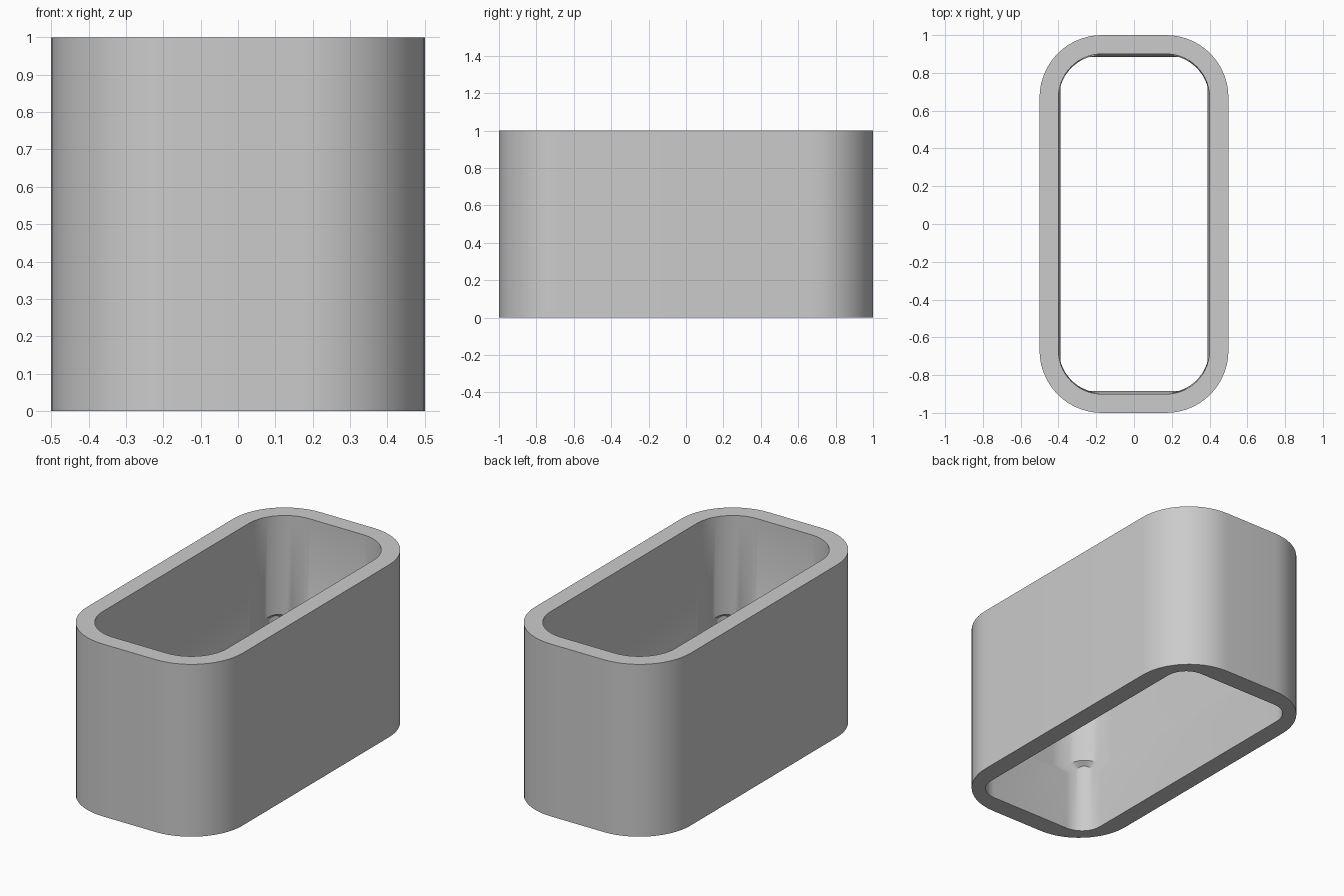
import bpy, bmesh, math

cube = bpy.data.objects.get("Cube")
if cube:
    bpy.data.objects.remove(cube, do_unlink=True)

STEPS = 14  # segments in each rounded corner


def rounded_ring(bm, half_x, half_y, radius, z, corner_rise=0.0):
    """Rounded rectangle loop; corner_rise lifts it smoothly at the corners."""
    verts = []
    for quarter, (sx, sy) in enumerate([(1, 1), (-1, 1), (-1, -1), (1, -1)]):
        for i in range(STEPS + 1):
            a = (quarter + i / STEPS) * math.pi / 2
            lift = corner_rise * math.sin(math.pi * i / STEPS) ** 2
            verts.append(bm.verts.new((sx * (half_x - radius) + radius * math.cos(a),
                                       sy * (half_y - radius) + radius * math.sin(a),
                                       z + lift)))
    return verts


grey = bpy.data.materials.new("light_grey")
grey.use_nodes = True
colour = (0.6, 0.6, 0.6, 1)
grey.diffuse_color = colour
grey.node_tree.nodes["Principled BSDF"].inputs["Base Color"].default_value = colour

bm = bmesh.new()
rings = [
    # Outer wall
    rounded_ring(bm, 0.5, 1.0, 0.33, 0.0),
    rounded_ring(bm, 0.5, 1.0, 0.33, 1.0),
    # Upper cavity
    rounded_ring(bm, 0.4, 0.9, 0.23, 1.0),
    rounded_ring(bm, 0.398, 0.895, 0.23, 0.37, 0.06),
    # Lower cavity with tighter corners
    rounded_ring(bm, 0.39, 0.885, 0.13, 0.35, 0.06),
    rounded_ring(bm, 0.39, 0.885, 0.13, 0.0),
]

# Skin each ring to the next, closing the tube along the bottom rim
for lower, upper in zip(rings, rings[1:] + rings[:1]):
    n = len(lower)
    for i in range(n):
        j = (i + 1) % n
        bm.faces.new((lower[i], lower[j], upper[j], upper[i]))
bmesh.ops.recalc_face_normals(bm, faces=bm.faces)

mesh = bpy.data.meshes.new("rounded_sleeve")
bm.to_mesh(mesh)
bm.free()
mesh.materials.append(grey)
sleeve = bpy.data.objects.new("rounded_sleeve", mesh)
bpy.context.collection.objects.link(sleeve)

bpy.ops.object.select_all(action="DESELECT")
sleeve.select_set(True)
bpy.context.view_layer.objects.active = sleeve
bpy.ops.object.shade_smooth_by_angle(angle=math.radians(30))
